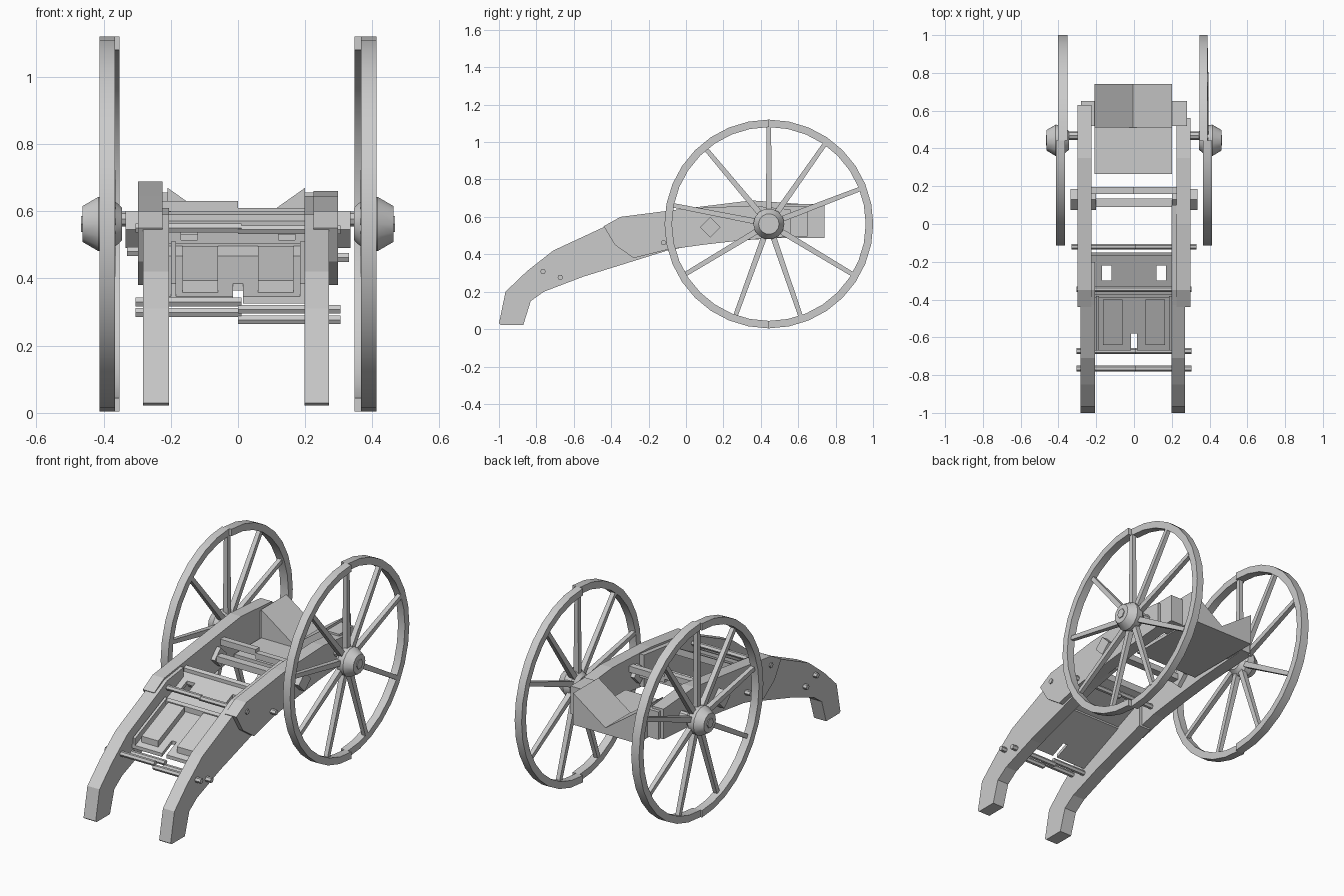
import bpy, bmesh, math
from mathutils import Matrix

cube = bpy.data.objects.get("Cube")
if cube:
    bpy.data.objects.remove(cube, do_unlink=True)

grey = bpy.data.materials.new("plain grey")
grey.use_nodes = True
grey.diffuse_color = (0.6, 0.6, 0.6, 1)
grey.node_tree.nodes["Principled BSDF"].inputs["Base Color"].default_value = (0.6, 0.6, 0.6, 1)

AXLE_Y, AXLE_Z = 0.443, 0.562
SIDES = (("left", 1), ("right", -1))


def finish(name, bm, smooth=False):
    bmesh.ops.recalc_face_normals(bm, faces=bm.faces)
    mesh = bpy.data.meshes.new(name)
    bm.to_mesh(mesh)
    bm.free()
    mesh.materials.append(grey)
    ob = bpy.data.objects.new(name, mesh)
    bpy.context.collection.objects.link(ob)
    if smooth:
        bpy.ops.object.select_all(action="DESELECT")
        ob.select_set(True)
        bpy.context.view_layer.objects.active = ob
        bpy.ops.object.shade_smooth_by_angle(angle=math.radians(30))
    return ob


def prism(name, outline, x0, x1):
    """Extrude a side outline of (y, z) points from x0 to x1."""
    bm = bmesh.new()
    face = bm.faces.new([bm.verts.new((x0, y, z)) for y, z in outline])
    ext = bmesh.ops.extrude_face_region(bm, geom=[face])["geom"]
    moved = [v for v in ext if isinstance(v, bmesh.types.BMVert)]
    bmesh.ops.translate(bm, verts=moved, vec=(x1 - x0, 0, 0))
    return finish(name, bm)


def box(name, x0, x1, y0, y1, z0, z1):
    return prism(name, [(y0, z0), (y1, z0), (y1, z1), (y0, z1)], x0, x1)


def lathe_x(name, profile, y, z, segments, smooth=False):
    """Spin (x, radius) points around an axis along x."""
    bm = bmesh.new()
    rings = []
    for x, r in profile:
        angles = [2 * math.pi * i / segments for i in range(segments)]
        rings.append([bm.verts.new((x, y + r * math.cos(a), z + r * math.sin(a))) for a in angles])
    for a, b in zip(rings, rings[1:]):
        for i in range(segments):
            j = (i + 1) % segments
            bm.faces.new((a[i], a[j], b[j], b[i]))
    bm.faces.new(rings[0])
    bm.faces.new(rings[-1])
    return finish(name, bm, smooth)


def rim_half(name, x0, x1, start, steps=16):
    """Half of a wheel rim with a rectangular section."""
    bm = bmesh.new()
    rings = []
    for i in range(steps + 1):
        a = start + math.pi * i / steps
        c, s = math.cos(a), math.sin(a)
        rings.append([bm.verts.new((x, AXLE_Y + r * c, AXLE_Z + r * s))
                      for x, r in ((x0, 0.518), (x1, 0.518), (x1, 0.558), (x0, 0.558))])
    for a, b in zip(rings, rings[1:]):
        for k in range(4):
            m = (k + 1) % 4
            bm.faces.new((a[k], a[m], b[m], b[k]))
    bm.faces.new(rings[0])
    bm.faces.new(rings[-1])
    return finish(name, bm, True)


def spoke(name, angle, x):
    """Tapered square bar from hub to rim."""
    bm = bmesh.new()
    bmesh.ops.create_cone(bm, cap_ends=True, segments=4, radius1=0.022, radius2=0.017, depth=0.46)
    bmesh.ops.rotate(bm, verts=bm.verts, matrix=Matrix.Rotation(math.pi / 4, 3, "Z"))
    bmesh.ops.translate(bm, verts=bm.verts, vec=(0, 0, 0.29))
    turn = Matrix.Rotation(angle - math.pi / 2, 3, "X")
    bmesh.ops.rotate(bm, verts=bm.verts, matrix=turn)
    bmesh.ops.translate(bm, verts=bm.verts, vec=(x, AXLE_Y, AXLE_Z))
    return finish(name, bm)


# Cheeks: curved trail in front, deeper plate behind it
trail_top = [(-1, 0.03), (-0.965, 0.2), (-0.85, 0.31), (-0.71, 0.42), (-0.43, 0.55), (-0.35, 0.59)]
trail_bottom = [(-0.55, 0.28), (-0.76, 0.2), (-0.83, 0.15), (-0.87, 0.022), (-0.99, 0.022)]

for side, s in SIDES:
    joint = [(0.1, 0.645), (0.1, 0.46), (-0.1, 0.42)] if s > 0 else [(-0.2, 0.61), (-0.2, 0.39)]
    prism(side + "_trail", trail_top + joint + trail_bottom, s * 0.202 - 0.004, s * 0.277 - 0.006)
    crest, tail = (0.66, 0.56) if s > 0 else (0.688, 0.63)
    plate = [(-0.44, 0.55), (-0.35, 0.6), (0, 0.645), (0.35, crest), (tail, crest - 0.02),
             (tail, 0.495), (0.3, 0.475), (0.1, 0.452), (-0.1, 0.425), (-0.28, 0.38), (-0.38, 0.45)]
    prism(side + "_cheek", plate, s * 0.225, s * 0.298)
    box(side + "_rear_block", s * 0.2, s * 0.28, 0.52, 0.65, 0.495, 0.655)

    # Wheel
    rim_half(side + "_rim_front", s * 0.366, s * 0.412, math.pi / 2)
    back_in, back_out = (0.346, 0.39) if s > 0 else (0.352, 0.402)
    rim_half(side + "_rim_back", s * back_in, s * back_out, -math.pi / 2)
    for i, deg in enumerate((90, 55, 21, -31, -71, -110, -149, 169, 130)):
        spoke(f"{side}_spoke_{i + 1}", math.radians(deg), s * 0.38)
    lathe_x(side + "_hub", [(s * x, r) for x, r in
            ((0.345, 0.05), (0.375, 0.078), (0.415, 0.083), (0.462, 0.055))],
            AXLE_Y, AXLE_Z, 14, True)
    lathe_x(side + "_hub_cap", [(s * 0.46, 0.028), (s * 0.467, 0.028)], AXLE_Y, AXLE_Z, 6)
    lathe_x(side + "_axle_stub", [(s * 0.28, 0.022), (s * 0.35, 0.022)],
            AXLE_Y + 0.025, AXLE_Z + 0.015, 8)

# Round cross pins, each in two slightly stepped halves
for i, (y, z, end, step) in enumerate(((-0.765, 0.308, 0.305, 0.022), (-0.672, 0.277, 0.305, 0.022),
                                       (-0.345, 0.545, 0.305, 0.005), (-0.12, 0.462, 0.33, 0.018))):
    lathe_x(f"left_pin_{i + 1}", [(0, 0.015), (end, 0.015)], y, z, 6)
    lathe_x(f"right_pin_{i + 1}", [(-end, 0.015), (0.01, 0.015)], y, z + step, 6)

# Square bar ends set on edge, joined by two rails
diamond = [(0.075, 0.545), (0.13, 0.6), (0.185, 0.545), (0.13, 0.49)]
for side, s in SIDES:
    prism(side + "_bar_end", diamond, s * 0.2, s * 0.335)
box("front_rail", -0.2, 0.2, 0.09, 0.135, 0.53, 0.565)
box("back_rail_right", -0.23, 0, 0.16, 0.195, 0.595, 0.63)
box("back_rail_left", 0, 0.23, 0.16, 0.195, 0.575, 0.61)

# Sloping tray between the trails, as strips around its openings
SLOPE = 0.43


def tray(name, x0, x1, y0, y1, lift=0.0, thick=0.02):
    z0 = 0.33 + (y0 + 0.66) * SLOPE + lift
    z1 = 0.33 + (y1 + 0.66) * SLOPE + lift
    return prism(name, [(y0, z0), (y1, z1), (y1, z1 + thick), (y0, z0 + thick)], x0, x1)


tray("tray_left", 0.015, 0.2, -0.67, -0.38)
tray("tray_right", -0.21, -0.015, -0.67, -0.38)
tray("tray_middle", -0.015, 0.015, -0.58, -0.38)
tray("tray_step_front", -0.21, 0.2, -0.38, -0.3, 0.01)
tray("tray_step_back", -0.23, 0.2, -0.22, -0.15, 0.01)
tray("tray_step_middle", -0.12, 0.12, -0.3, -0.22, 0.01)
tray("tray_back_ridge", -0.23, 0.2, -0.17, -0.15, 0.01, 0.04)
tray("tray_front_ridge", -0.21, 0.2, -0.39, -0.37, 0.01, 0.04)
for side, s in SIDES:
    tray(side + "_tray_step_edge", s * 0.17, s * 0.21, -0.3, -0.22, 0.01)
    tray(side + "_tray_block", s * 0.06, s * 0.165, -0.64, -0.4, 0.02, 0.035)
    tray(side + "_tray_edge", s * 0.185, s * 0.2, -0.67, -0.38, 0.02, 0.04)

# Bed floor and V-shaped cradle at the rear
box("bed_floor", -0.21, 0.2, 0.265, 0.74, 0.488, 0.508)
bm = bmesh.new()
vee = ((-0.21, 0.49), (0.2, 0.49), (0.2, 0.67), (-0.005, 0.525), (-0.21, 0.67))
lower = [bm.verts.new((x, 0.51, z)) for x, z in vee]
upper = [bm.verts.new((x, 0.74, z)) for x, z in vee]
bm.faces.new(lower)
bm.faces.new(upper)
for i in range(5):
    j = (i + 1) % 5
    bm.faces.new((lower[i], lower[j], upper[j], upper[i]))
finish("rear_cradle", bm)
